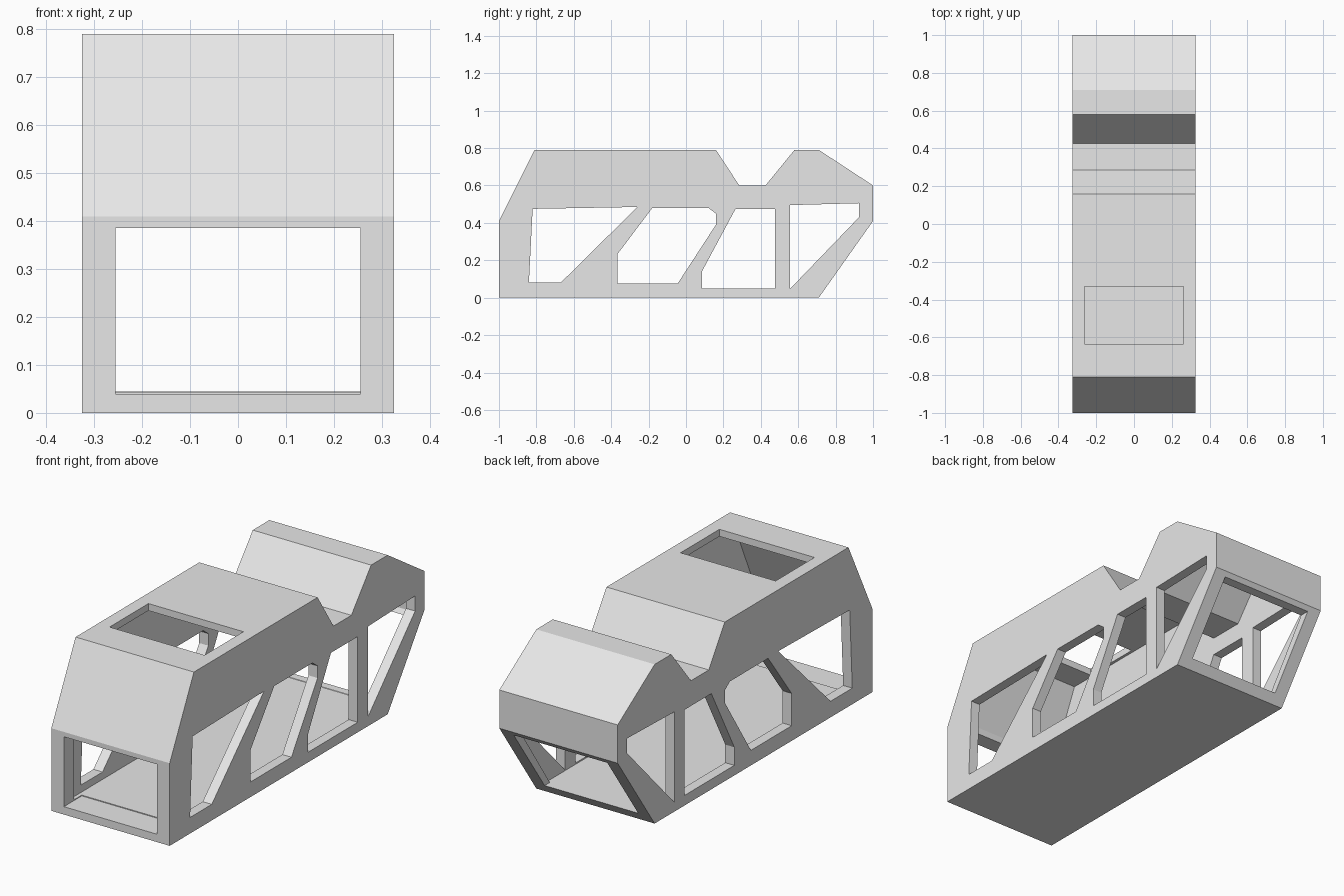
import bpy, bmesh

if "Cube" in bpy.data.objects:
    bpy.data.objects.remove(bpy.data.objects["Cube"])

grey = bpy.data.materials.new("light_grey")
grey.diffuse_color = (0.8, 0.8, 0.8, 1)
grey.use_nodes = True
grey.node_tree.nodes["Principled BSDF"].inputs["Base Color"].default_value = grey.diffuse_color


def prism(name, profile, half_width):
    """Extrude a closed (y, z) profile evenly to both sides of x = 0."""
    bm = bmesh.new()
    face = bm.faces.new([bm.verts.new((-half_width, y, z)) for y, z in profile])
    out = bmesh.ops.extrude_face_region(bm, geom=[face])
    moved = [v for v in out["geom"] if isinstance(v, bmesh.types.BMVert)]
    bmesh.ops.translate(bm, verts=moved, vec=(2 * half_width, 0, 0))
    bmesh.ops.recalc_face_normals(bm, faces=bm.faces)
    mesh = bpy.data.meshes.new(name)
    bm.to_mesh(mesh)
    bm.free()
    mesh.materials.append(grey)
    ob = bpy.data.objects.new(name, mesh)
    bpy.context.collection.objects.link(ob)
    return ob


def rect(y0, y1, z0, z1):
    return [(y0, z0), (y1, z0), (y1, z1), (y0, z1)]


# Outer body with sloped nose, roof notch and tapered tail
body = prism("body_shell", [
    (-1, 0), (0.71, 0), (1, 0.41), (1, 0.60), (0.71, 0.79), (0.58, 0.79),
    (0.425, 0.60), (0.285, 0.60), (0.16, 0.79), (-0.81, 0.79), (-1, 0.41)], 0.325)

# Hollow interior following the outer outline
cutters = [prism("interior_cutter", [
    (-0.92, 0.043), (0.70, 0.043), (0.95, 0.41), (0.95, 0.57), (0.70, 0.755),
    (0.595, 0.755), (0.445, 0.565), (0.265, 0.565), (0.14, 0.755),
    (-0.77, 0.755), (-0.92, 0.42)], 0.275)]

# Side windows, cut through both walls
windows = [
    [(-0.84, 0.08), (-0.67, 0.08), (-0.26, 0.485), (-0.82, 0.475)],
    [(-0.365, 0.075), (-0.045, 0.075), (0.16, 0.39), (0.16, 0.45),
     (0.12, 0.48), (-0.18, 0.48), (-0.365, 0.235)],
    [(0.085, 0.05), (0.475, 0.05), (0.475, 0.475), (0.265, 0.475), (0.085, 0.14)],
    [(0.555, 0.046), (0.925, 0.43), (0.925, 0.505), (0.555, 0.495)],
]
cutters += [prism("window_cutter", w, 0.5) for w in windows]

# Front doorway, rear doorway and roof hatch
cutters.append(prism("front_cutter", rect(-1.2, -0.86, 0.039, 0.386), 0.256))
cutters.append(prism("rear_cutter", rect(0.60, 1.2, 0.045, 0.388), 0.257))
cutters.append(prism("hatch_cutter", rect(-0.635, -0.33, 0.65, 1.0), 0.261))

for c in cutters:
    c.hide_render = True
    mod = body.modifiers.new(c.name, 'BOOLEAN')
    mod.operation = 'DIFFERENCE'
    mod.solver = 'EXACT'
    mod.object = c

# Bake the cuts and remove the cutters
bpy.context.view_layer.update()
deps = bpy.context.evaluated_depsgraph_get()
baked = bpy.data.meshes.new_from_object(body.evaluated_get(deps))
body.modifiers.clear()
body.data = baked
for c in cutters:
    bpy.data.objects.remove(c)
